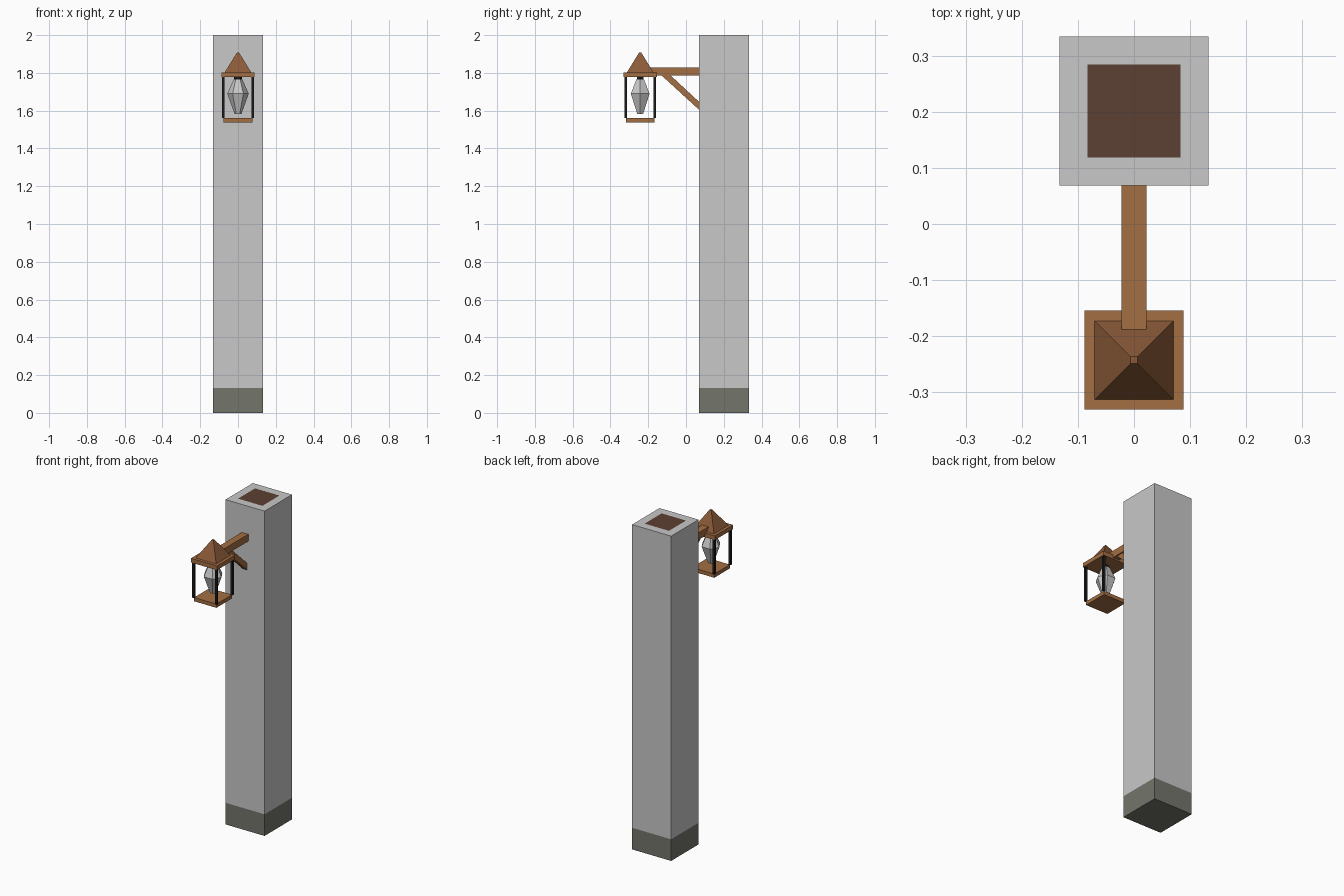
import bpy, bmesh
from math import cos, sin, pi

cube = bpy.data.objects.get("Cube")
if cube:
    bpy.data.objects.remove(cube, do_unlink=True)


def material(name, rgb):
    lin = [((c / 255 + 0.055) / 1.055) ** 2.4 for c in rgb] + [1.0]
    m = bpy.data.materials.new(name)
    m.use_nodes = True
    m.diffuse_color = lin
    m.node_tree.nodes["Principled BSDF"].inputs["Base Color"].default_value = lin
    return m


STONE = material("pale grey", (200, 200, 200))
FOOT = material("mossy grey", (115, 117, 107))
CORE = material("dark brown", (92, 64, 51))
WOOD = material("warm wood", (164, 110, 66))
ROOF = material("roof brown", (139, 90, 56))
IRON = material("black iron", (28, 28, 28))


def finish(name, bm, *mats):
    bmesh.ops.recalc_face_normals(bm, faces=bm.faces)
    me = bpy.data.meshes.new(name)
    bm.to_mesh(me)
    bm.free()
    for m in mats:
        me.materials.append(m)
    ob = bpy.data.objects.new(name, me)
    bpy.context.collection.objects.link(ob)
    return ob


def loft(name, mat, centre, sides, rings):
    """Stack of (radius, z) rings; four sides gives squares by half width."""
    bm = bmesh.new()
    turn = pi / 4 if sides == 4 else 0
    grow = 2 ** 0.5 if sides == 4 else 1
    loops = [[bm.verts.new((centre[0] + r * grow * cos(turn + 2 * pi * i / sides),
                            centre[1] + r * grow * sin(turn + 2 * pi * i / sides), z))
              for i in range(sides)] for r, z in rings]
    for a, b in zip(loops, loops[1:]):
        for i in range(sides):
            j = (i + 1) % sides
            bm.faces.new((a[i], a[j], b[j], b[i]))
    bm.faces.new(loops[0])
    bm.faces.new(loops[-1])
    return finish(name, bm, mat)


def side_profile(name, mat, half, points):
    """Extrude a (y, z) outline across x."""
    bm = bmesh.new()
    face = bm.faces.new([bm.verts.new((-half, y, z)) for y, z in points])
    out = bmesh.ops.extrude_face_region(bm, geom=[face])
    bmesh.ops.translate(bm, vec=(2 * half, 0, 0),
                        verts=[v for v in out["geom"] if isinstance(v, bmesh.types.BMVert)])
    return finish(name, bm, mat)


# Pillar, with a dark core showing in its top face
POST = (0, 0.2015)
loft("pillar_foot", FOOT, POST, 4, [(0.133, 0), (0.133, 0.133)])
pillar = loft("pillar", STONE, POST, 4, [(0.133, 0.133), (0.133, 2)])
pillar.data.materials.append(CORE)
bm = bmesh.new()
bm.from_mesh(pillar.data)
top = max(bm.faces, key=lambda f: f.calc_center_median().z)
bmesh.ops.inset_region(bm, faces=[top], thickness=0.071)
top.material_index = 1
bm.to_mesh(pillar.data)
bm.free()

# Bracket
side_profile("arm", WOOD, 0.022, [(-0.22, 1.785), (0.075, 1.785), (0.075, 1.828), (-0.22, 1.828)])
side_profile("brace", WOOD, 0.015,
             [(-0.13, 1.787), (0.07, 1.604), (0.07, 1.646), (-0.082, 1.787)])

# Lantern
LAMP = (0, -0.2425)
loft("roof_brim", WOOD, LAMP, 4, [(0.0885, 1.777), (0.0885, 1.803)])
loft("roof", ROOF, LAMP, 4, [(0.07, 1.803), (0.006, 1.907)])
loft("lantern_floor", WOOD, LAMP, 4, [(0.076, 1.537), (0.076, 1.56)])
for sx, side in ((1, "left"), (-1, "right")):
    for sy, end in ((1, "back"), (-1, "front")):
        loft(f"{end}_{side}_rod", IRON, (sx * 0.077, LAMP[1] + sy * 0.077), 4,
             [(0.0065, 1.56), (0.0065, 1.777)])
loft("crystal_hanger", IRON, LAMP, 6, [(0.02, 1.763), (0.02, 1.777)])
loft("crystal", STONE, LAMP, 6, [(0.018, 1.583), (0.057, 1.69), (0.024, 1.764)])
